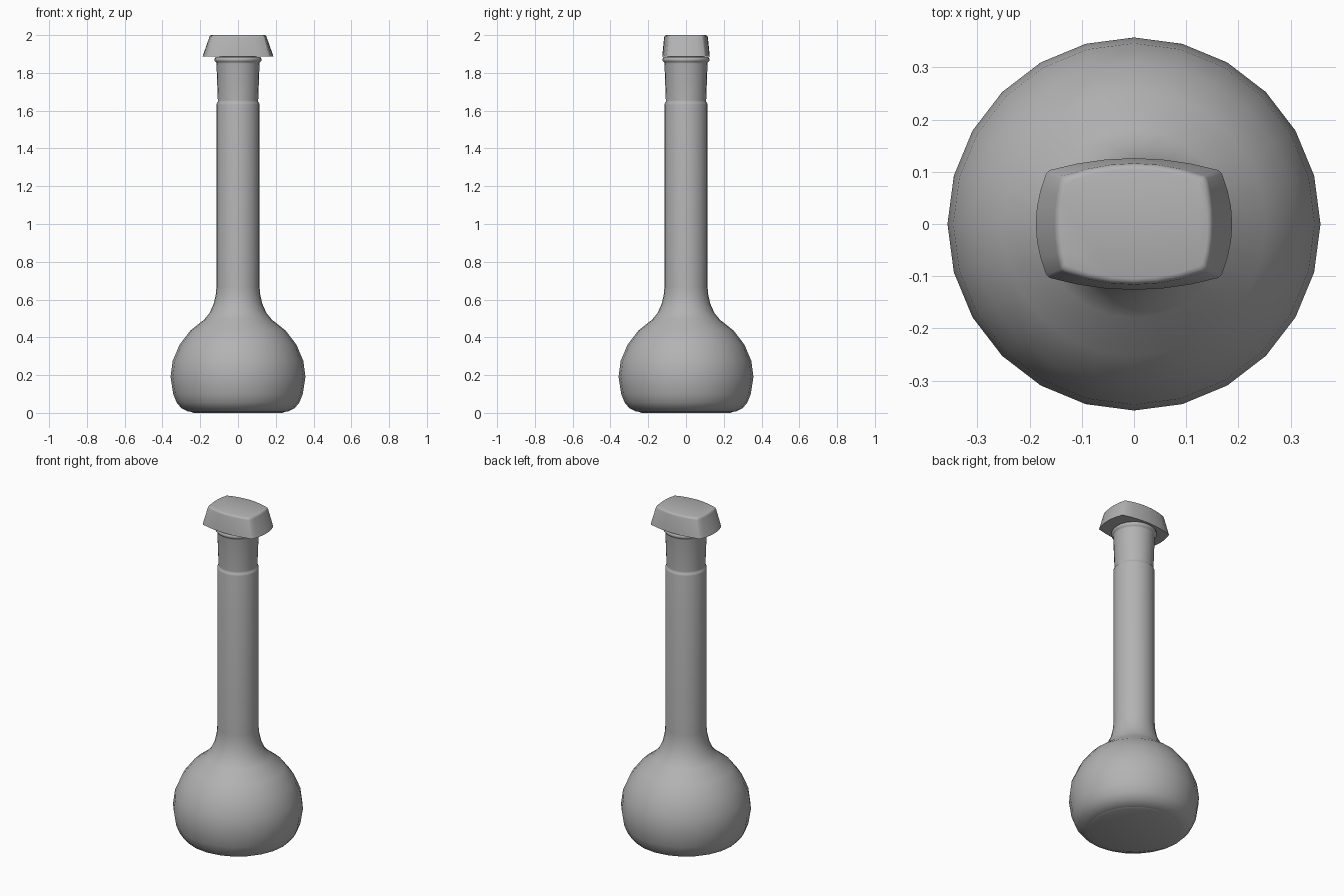
import bpy, math

if "Cube" in bpy.data.objects:
    bpy.data.objects.remove(bpy.data.objects["Cube"])

SEG = 24

# Mid-grey surface shared by all parts
grey = bpy.data.materials.new("grey")
grey.diffuse_color = (0.45, 0.45, 0.45, 1)
grey.use_nodes = True
grey.node_tree.nodes["Principled BSDF"].inputs["Base Color"].default_value = grey.diffuse_color


def finish(name, verts, faces, angle):
    me = bpy.data.meshes.new(name)
    me.from_pydata(verts, [], faces)
    me.materials.append(grey)
    ob = bpy.data.objects.new(name, me)
    bpy.context.collection.objects.link(ob)
    bpy.ops.object.select_all(action='DESELECT')
    ob.select_set(True)
    bpy.context.view_layer.objects.active = ob
    bpy.ops.object.shade_smooth_by_angle(angle=math.radians(angle))
    return ob


def loft(name, rings, angle=40):
    """Skin equal-length rings from bottom to top and cap both ends."""
    n = len(rings[0])
    verts = [v for r in rings for v in r]
    faces = [(k * n + i, k * n + (i + 1) % n, (k + 1) * n + (i + 1) % n, (k + 1) * n + i)
             for k in range(len(rings) - 1) for i in range(n)]
    faces.append(tuple(reversed(range(n))))
    faces.append(tuple(range(len(verts) - n, len(verts))))
    return finish(name, verts, faces, angle)


def circle(r, z):
    return [(r * math.cos(math.tau * i / SEG), r * math.sin(math.tau * i / SEG), z)
            for i in range(SEG)]


def lathe(name, profile, angle=40):
    return loft(name, [circle(r, z) for r, z in profile], angle)


def bulged_rect(cx, cy, bx, by, z, c=0.006, steps=6):
    """Rectangle with outward curved sides and small corner chamfers."""
    side_x = []
    side_y = []
    for i in range(steps + 1):
        t = -1 + 2 * i / steps
        side_x.append((cx + (bx - cx) * (1 - t * t), t * (cy - c), z))
        side_y.append((-t * (cx - c), cy + (by - cy) * (1 - t * t), z))
    half = side_x + side_y
    return half + [(-x, -y, z) for x, y, z in half]


# Flask body: flat base, round bulb, long neck, ground mouth and rolled lip
lathe("flask_body", [
    (0.24, 0.004), (0.265, 0.008), (0.30, 0.025), (0.325, 0.055), (0.343, 0.10),
    (0.357, 0.19), (0.346, 0.275), (0.31, 0.36), (0.253, 0.435),
    (0.18, 0.493), (0.15, 0.53), (0.128, 0.58), (0.117, 0.63), (0.114, 0.67),
    (0.114, 1.632), (0.112, 1.641), (0.107, 1.646), (0.107, 1.655),
    (0.114, 1.85), (0.115, 1.856),
    (0.121, 1.86), (0.125, 1.868), (0.124, 1.876), (0.118, 1.883), (0.095, 1.884)], 60)

# Base pad that the flask stands on
lathe("flask_base", [(0.235, 0.0), (0.25, 0.006)])

# Stopper plug joining the mouth to the grip
lathe("stopper_plug", [(0.085, 1.70), (0.10, 1.895)])

# Stopper grip: tapered block with bulging sides and softened top edge
loft("stopper_grip", [
    bulged_rect(0.168, 0.103, 0.188, 0.126, 1.886),
    bulged_rect(0.141, 0.092, 0.152, 0.116, 1.988),
    bulged_rect(0.139, 0.090, 0.150, 0.114, 1.994),
    bulged_rect(0.135, 0.086, 0.146, 0.110, 1.998),
    bulged_rect(0.130, 0.081, 0.141, 0.105, 2.0)], 50)
